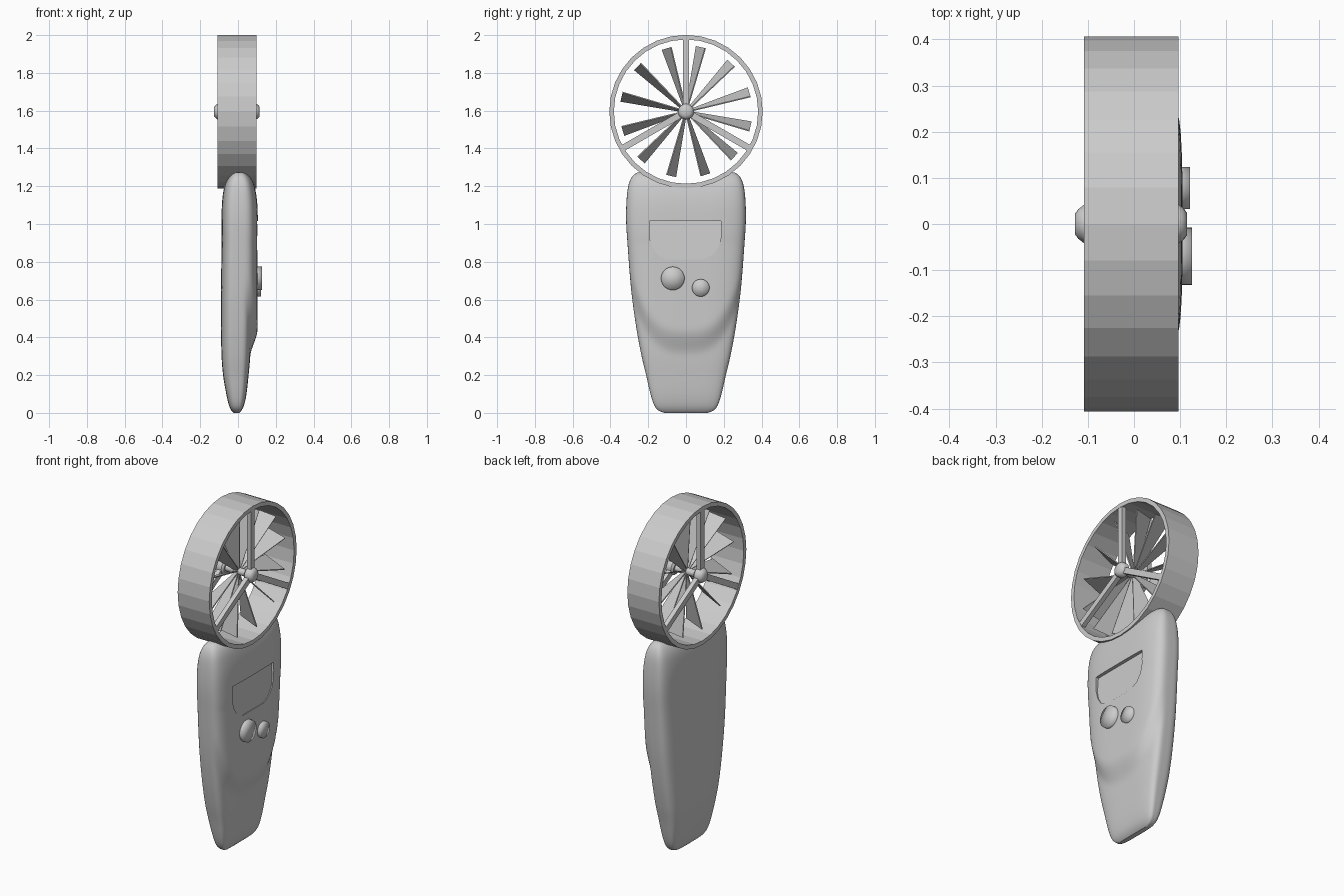
import bpy, bmesh, math
from mathutils import Matrix, Vector

if "Cube" in bpy.data.objects:
    bpy.data.objects.remove(bpy.data.objects["Cube"])

CZ = 1.595          # height of the fan axis
grey = bpy.data.materials.new("light grey")
grey.diffuse_color = (0.6, 0.6, 0.6, 1)
grey.use_nodes = True
grey.node_tree.nodes["Principled BSDF"].inputs["Base Color"].default_value = grey.diffuse_color


def finish(name, bm, smooth=None):
    bmesh.ops.recalc_face_normals(bm, faces=bm.faces)
    me = bpy.data.meshes.new(name)
    bm.to_mesh(me)
    bm.free()
    me.materials.append(grey)
    ob = bpy.data.objects.new(name, me)
    bpy.context.collection.objects.link(ob)
    if smooth:
        smooth_it(ob, smooth)
    return ob


def smooth_it(ob, angle):
    bpy.ops.object.select_all(action='DESELECT')
    ob.select_set(True)
    bpy.context.view_layer.objects.active = ob
    bpy.ops.object.shade_smooth_by_angle(angle=math.radians(angle))


def lathe(name, profile, sides, y=0, z=CZ, closed=False, smooth=None):
    """Spin (x, radius) points around an axis parallel to x."""
    bm = bmesh.new()
    rings = []
    for x, r in profile:
        rings.append([bm.verts.new((x, y + r * math.cos(math.tau * i / sides),
                                    z + r * math.sin(math.tau * i / sides)))
                      for i in range(sides)])
    pairs = list(zip(rings, rings[1:]))
    if closed:
        pairs.append((rings[-1], rings[0]))
    for a, b in pairs:
        for i in range(sides):
            j = (i + 1) % sides
            bm.faces.new((a[i], a[j], b[j], b[i]))
    if not closed:
        for ring, (x, r) in ((rings[0], profile[0]), (rings[-1], profile[-1])):
            c = bm.verts.new((x, y, z))
            for i in range(sides):
                bm.faces.new((ring[i], ring[(i + 1) % sides], c))
    return finish(name, bm, smooth)


def cut(ob, cutter):
    m = ob.modifiers.new("cut", 'BOOLEAN')
    m.operation = 'DIFFERENCE'
    m.solver = 'EXACT'
    m.object = cutter
    bpy.context.view_layer.objects.active = ob
    bpy.ops.object.modifier_apply(modifier=m.name)
    bpy.data.objects.remove(cutter)


def sstep(a, b, v):
    t = min(1, max(0, (v - a) / (b - a)))
    return t * t * (3 - 2 * t)


# Handle body: lofted rounded sections (z, half width, front depth, back depth)
stations = [(0.0, .115, .006, .022), (.012, .145, .018, .035), (.04, .168, .032, .048),
            (.1, .188, .045, .062), (.2, .211, .056, .079), (.3, .235, .065, .087),
            (.45, .263, .072, .09), (.65, .290, .08, .09), (.9, .310, .104, .087),
            (1.02, .317, .105, .087), (1.12, .315, .101, .084), (1.2, .306, .088, .072),
            (1.24, .292, .073, .055), (1.262, .275, .055, .036), (1.272, .258, .04, .02)]


def section(i, t):
    p = [stations[max(0, min(len(stations) - 1, i + k))] for k in (-1, 0, 1, 2)]
    dz = p[2][0] - p[1][0]
    z = p[1][0] + t * dz
    out = [z]
    for c in (1, 2, 3):
        m0 = (p[2][c] - p[0][c]) / (p[2][0] - p[0][0]) * dz
        m1 = (p[3][c] - p[1][c]) / (p[3][0] - p[1][0]) * dz
        out.append((2*t**3 - 3*t*t + 1) * p[1][c] + (t**3 - 2*t*t + t) * m0
                   + (3*t*t - 2*t**3) * p[2][c] + (t**3 - t*t) * m1)
    return out


bm = bmesh.new()
N = 96
rings = []
for i in range(len(stations) - 1):
    steps = max(2, round((stations[i + 1][0] - stations[i][0]) / .02))
    last = i == len(stations) - 2
    for k in range(steps + last):
        z, w, f, b = section(i, k / steps)
        ring = []
        for s in range(N):
            a = math.tau * s / N
            c, q = math.cos(a), math.sin(a)
            r = (abs(c) ** 4 + abs(q) ** 4) ** -.25
            y = w * c * r
            # raised front panel ending in a U-shaped step
            u = .35 + .3 * (abs(y) / .29) ** 3
            d = sstep(u - .05, u + .1, z) if z < .9 else 0
            front = f + (max(f, .104) - f) * d
            ring.append(bm.verts.new(((front if q > 0 else b) * q * r, y, z)))
        rings.append(ring)
for a, b in zip(rings, rings[1:]):
    for s in range(N):
        t = (s + 1) % N
        bm.faces.new((a[s], a[t], b[t], b[s]))
bm.faces.new(rings[0])
bm.faces.new(rings[-1])
body = finish("handle_body", bm)

# Round seat for the fan ring
cut(body, lathe("seat_cutter", [(-.3, .404), (.3, .404)], 32))

# Recessed display window with a sloping floor
half = [(.19, 1.015), (.19, .93), (.177, .88), (.15, .84), (.1, .812)]
outline = half + [(-y, z) for y, z in reversed(half)]
bm = bmesh.new()
floor = [bm.verts.new((.1 - .015 * (z - .812) / .203, y - .004, z)) for y, z in outline]
lid = [bm.verts.new((.2, y - .004, z)) for y, z in outline]
bm.faces.new(floor)
bm.faces.new(lid)
for i in range(len(outline)):
    j = (i + 1) % len(outline)
    bm.faces.new((floor[i], floor[j], lid[j], lid[i]))
cut(body, finish("display_cutter", bm))
smooth_it(body, 35)

# Buttons
for name, y, z, r, x in (("large_button", -.07, .712, .062, .126),
                         ("small_button", .078, .662, .046, .121)):
    lathe(name, [(.07, r), (x, r)], 32, y, z, smooth=180)

# Fan ring
lathe("fan_ring", [(-.108, .406), (.097, .406), (.097, .382), (-.108, .382)], 32, closed=True)

# Hub caps and axle
lathe("front_hub", [(.06, .03), (.07, .042), (.097, .042), (.108, .034), (.115, .024)], 16, smooth=40)
lathe("rear_hub", [(-.07, .03), (-.08, .042), (-.108, .042), (-.121, .032), (-.128, .022)], 16, smooth=40)
lathe("axle", [(-.08, .02), (.08, .02)], 16, smooth=40)

# Three support spokes on each side
for name, x in (("front_spokes", .083), ("rear_spokes", -.094)):
    bm = bmesh.new()
    for deg in (90, 210, 330):
        mat = (Matrix.Translation((x, 0, CZ)) @ Matrix.Rotation(math.radians(deg), 4, 'X')
               @ Matrix.Translation((0, .205, 0)) @ Matrix.Diagonal((.026, .37, .034, 1)))
        bmesh.ops.create_cube(bm, size=1, matrix=mat)
    finish(name, bm)

# Twelve pitched, tapering blades
bm = bmesh.new()
for k in range(12):
    a = math.radians(17 + 30 * k)
    radial = Vector((0, math.cos(a), math.sin(a)))
    tang = Vector((0, -math.sin(a), math.cos(a)))
    chord = Vector((.94, 0, 0)) - tang * .34
    normal = Vector((.34, 0, 0)) + tang * .94
    v = [bm.verts.new(Vector((0, 0, CZ)) + radial * r + chord * c * h + normal * n)
         for n in (-.003, .003)
         for r, c, h in ((.015, -1, .012), (.35, -1, .072), (.35, 1, .072), (.015, 1, .012))]
    for f in ((0, 1, 2, 3), (4, 5, 6, 7), (0, 1, 5, 4), (1, 2, 6, 5), (2, 3, 7, 6), (3, 0, 4, 7)):
        bm.faces.new([v[i] for i in f])
finish("fan_blades", bm)
